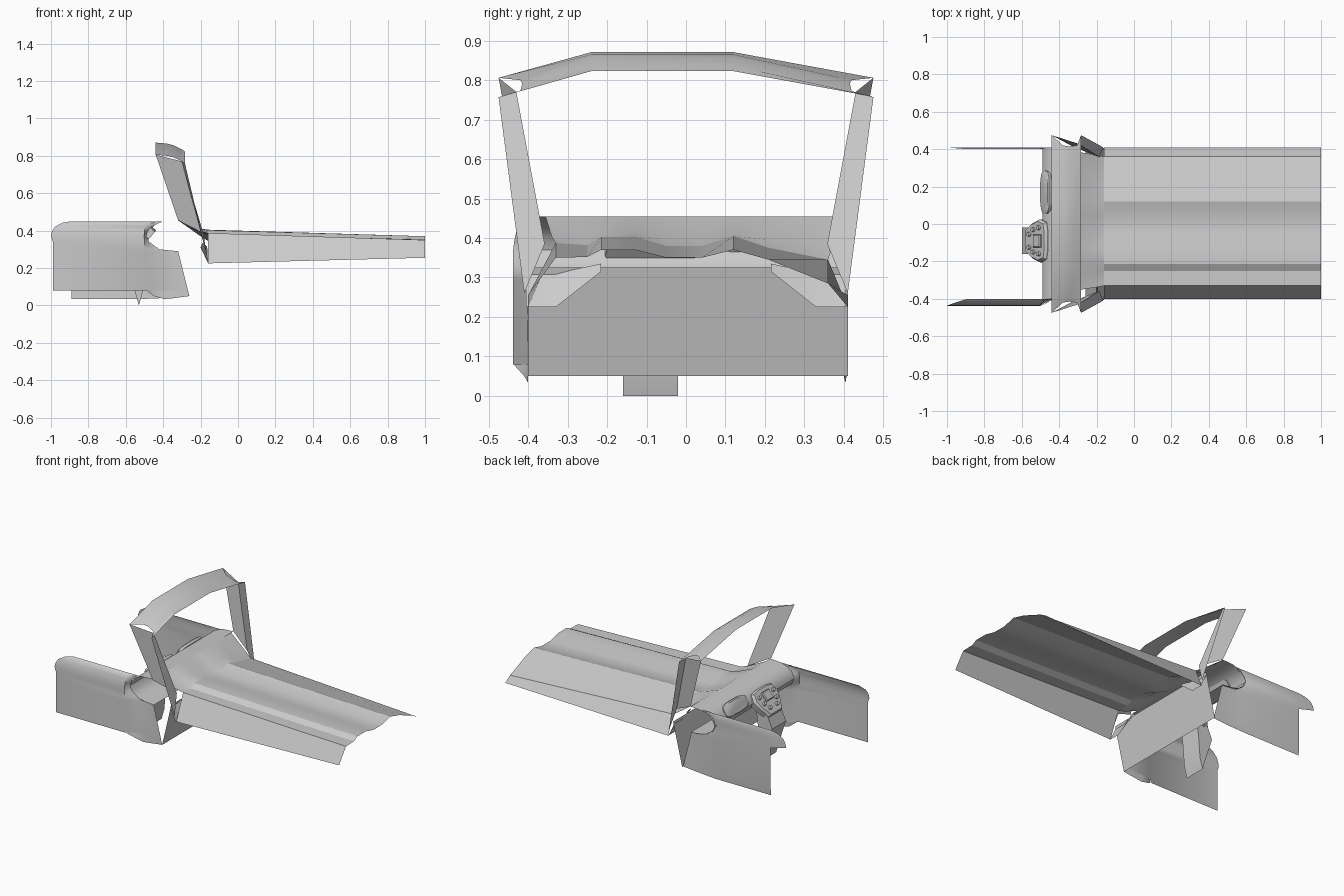
import bpy, bmesh, math
from mathutils import Vector, Matrix

if "Cube" in bpy.data.objects:
    bpy.data.objects.remove(bpy.data.objects["Cube"])


def finish(name, bm, angle=35):
    bmesh.ops.recalc_face_normals(bm, faces=bm.faces)
    me = bpy.data.meshes.new(name)
    bm.to_mesh(me)
    bm.free()
    ob = bpy.data.objects.new(name, me)
    bpy.context.collection.objects.link(ob)
    bpy.ops.object.select_all(action='DESELECT')
    ob.select_set(True)
    bpy.context.view_layer.objects.active = ob
    bpy.ops.object.shade_smooth_by_angle(angle=math.radians(angle))
    return ob


def loft(name, rows, angle=35, caps=False):
    """Skin a surface through rows of points."""
    bm = bmesh.new()
    vs = [[bm.verts.new(p) for p in r] for r in rows]
    for a, b in zip(vs, vs[1:]):
        for i in range(len(a) - 1):
            bm.faces.new((a[i], a[i + 1], b[i + 1], b[i]))
    if caps:
        for r in (vs[0], vs[-1]):
            bm.faces.new(r[:-1] if (r[0].co - r[-1].co).length < 1e-5 else r)
    bmesh.ops.remove_doubles(bm, verts=bm.verts, dist=1e-5)
    return finish(name, bm, angle)


def extrude_y(name, xz, y0, y1, angle=35, closed=False):
    pts = xz + [xz[0]] if closed else xz
    return loft(name, [[(x, y, z) for x, z in pts] for y in (y0, y1)], angle, closed)


# Ribbed bonnet: shared y stations, different heights at nose and rear
ys = [-.40, -.33, -.25, -.215, -.13, -.05, .04, .12, .21, .36, .41]
nose = [.255, .35, .352, .37, .37, .35, .35, .37, .345, .285, .255]
rear = [.225, .387, .382, .403, .403, .38, .38, .405, .375, .345, .225]
back = [(-.16, y, z) for y, z in zip(ys, rear)]
loft("bonnet", [[(1, y, z) for y, z in zip(ys, nose)], back], 17)

# Cowl rising from the bonnet to the dashboard crest
mid = [(-.21, y * 1.03, z * .6 + .425 * .4) for _, y, z in back[1:-1]]
crest = [(-.32, y * 1.08, .455) for _, y, _ in back[1:-1]]
loft("cowl", [back[1:-1], mid, crest])

# Small returns under the rear bonnet corners
for s in (-1, 1):
    loft("cowl_return", [[(-.16, s * .405, .225), (-.16, s * .33, .225), (-.165, s * .215, .315)],
                         [(-.2, s * .405, .31), (-.2, s * .33, .31), (-.19, s * .215, .335)]])

# Dashboard roll, open ended, and firewall leaning up to the bonnet
roll = [(-.32, .455), (-.40, .45), (-.45, .43), (-.48, .40), (-.49, .37),
        (-.475, .335), (-.44, .31), (-.39, .297), (-.32, .29)]
extrude_y("dashboard", roll, -.40, .41)
extrude_y("firewall", [(-.26, .05), (-.195, .325)], -.40, .41)

# Door skins with rounded shoulder: (z, bulge, rear x, front x)
levels = [(.45, 0, -.89, -.40), (.442, .4, -.94, -.42), (.42, .75, -.98, -.465),
          (.395, .92, -.995, -.483), (.37, 1, -1, -.49), (.34, 1, -.99, -.475),
          (.30, 1, -.99, -.42), (.29, 1, -.99, -.32), (.08, 1, -.99, -.267), (.05, .4, -.95, -.26)]


def door(y, bulge, lower_back):
    rows = []
    for z, b, xb, xf in levels:
        if z < .35:
            xb = lower_back
        step = min(-.50, xf - .012)
        kick = min(-.45, xf - .004)
        rows.append([(xb, y + bulge * b, z), (step, y + bulge * b, z),
                     (kick, y + bulge * .1 * b, z), (xf, y, z)])
    return rows


loft("near_door", door(-.40, -.038, -.99)[:-1])
# Curved lower edge of the near kick panel
loft("near_kick_panel", [[(-.49, -.437, .08), (-.45, -.404, .08), (-.40, -.40, .08), (-.267, -.40, .08)],
                         [(-.49, -.437, .08), (-.45, -.41, .05), (-.39, -.40, .033), (-.26, -.40, .05)]])
far = door(.40, .01, -.89)
far[-1] = [(-.89, .405, .035), (-.5, .405, .035), (-.39, .402, .04), (-.26, .40, .05)]
loft("far_door", far)

# Windscreen pillars: broad sheet with an outward flange
for s, name in ((-1, "near_pillar"), (1, "far_pillar")):
    top = [(-.44, s * .475, .806), (-.30, s * .43, .77), (-.283, s * .475, .757)]
    low = [(-.32, s * .41, .455), (-.185, s * .358, .385), (-.165, s * .41, .26)]
    loft(name, [top, low], 25)

# Arched header with notched ends
arch = [(-1, .0), (-.24, .065), (.12, .065), (1, .0)]
rows = []
for x, z, w in ((-.44, .806, .475), (-.38, .80, .42), (-.345, .792, .415), (-.305, .772, .42), (-.283, .758, .475)):
    rows.append([(x, (-w if t == -1 else w if t == 1 else t), z + h) for t, h in arch])
loft("header", rows, 25)

# Centre pedestal reaching the ground
extrude_y("pedestal", [(-.48, .36), (-.56, .31), (-.60, .22), (-.55, .07), (-.53, 0), (-.51, .07), (-.50, .2)],
          -.16, -.02, 30, True)

# Control panel: tapered slanted plate with a bevelled rim
tilt = Matrix.Translation((-.522, -.09, .355)) @ Matrix.Rotation(math.radians(-50), 4, 'Y')


def plate(name, outline, thick, inset, m):
    rings = [[m @ Vector((x * k, y * k, z)) for x, y in outline + outline[:1]]
             for k, z in ((1, -thick), (1, 0), (1 - inset, thick * .4))]
    return loft(name, rings, 30, True)


plate("control_panel", [(.08, -.10), (.09, -.05), (.09, .05), (.08, .10), (.03, .115), (-.03, .095),
                        (-.085, .06), (-.085, -.06), (-.03, -.095), (.03, -.115)], .035, .1, tilt)
plate("panel_screen", [(.03, -.035), (.03, .035), (-.03, .035), (-.03, -.035)], .012, .15,
      tilt @ Matrix.Translation((.03, 0, .022)))

# Round buttons on the panel
for x, y in ((.04, -.07), (.04, .07), (-.005, -.06), (-.005, .06), (-.04, -.035), (-.04, .035)):
    bm = bmesh.new()
    bmesh.ops.create_cone(bm, cap_ends=True, segments=12, radius1=.013, radius2=.011, depth=.02,
                          matrix=tilt @ Matrix.Translation((x, y, .018)))
    finish("button", bm)

# Oval instrument cluster on the far side
oval = [(.045 * math.copysign(abs(math.cos(a)) ** .6, math.cos(a)),
         .115 * math.copysign(abs(math.sin(a)) ** .6, math.sin(a)))
        for a in (2 * math.pi * i / 20 for i in range(20))]
plate("instrument_cluster", oval, .015, .15,
      Matrix.Translation((-.477, .17, .41)) @ Matrix.Rotation(math.radians(-58), 4, 'Y'))
